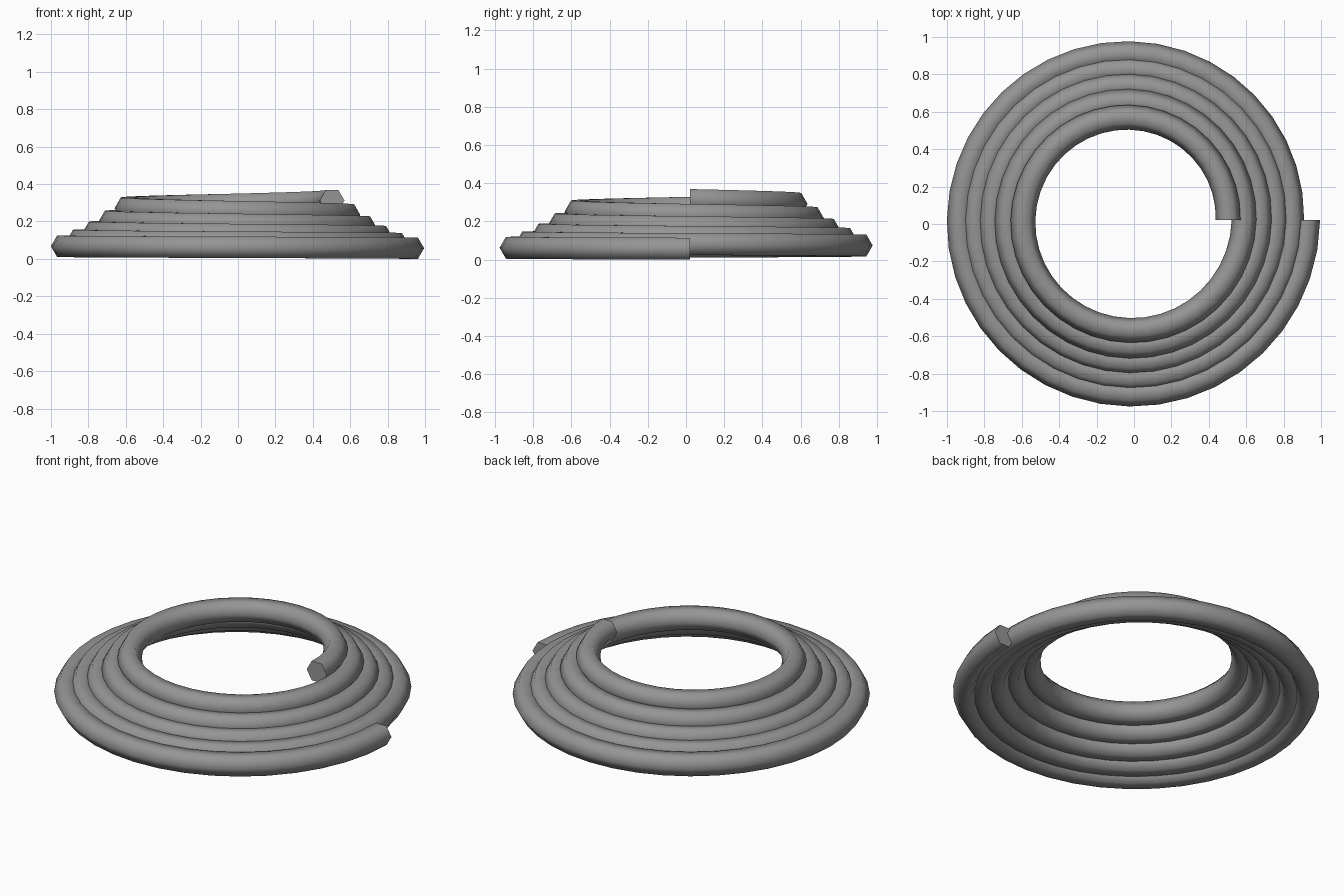
import bpy
import bmesh
from math import cos, sin, tau, radians
from mathutils import Vector

cube = bpy.data.objects.get("Cube")
if cube:
    bpy.data.objects.remove(cube, do_unlink=True)

TURNS, STEPS, SIDES = 5, 40, 6
TUBE = 0.066
R_OUTER, R_INNER = 0.953, 0.527
CENTRE = Vector((-0.024, 0.022, TUBE * sin(tau / SIDES)))

grey = bpy.data.materials.new("rope grey")
grey.use_nodes = True
colour = (0.3, 0.3, 0.3, 1)
grey.diffuse_color = colour
grey.node_tree.nodes["Principled BSDF"].inputs["Base Color"].default_value = colour


def ring(bm, turn):
    """Hexagonal tube section at a given turn of the rising spiral."""
    radius = R_OUTER + (R_INNER - R_OUTER) * turn / TURNS
    rise = 0.0175 * turn + 0.0067 * turn ** 2
    out = Vector((cos(-tau * turn), sin(-tau * turn), 0))
    middle = CENTRE + out * radius + Vector((0, 0, rise))
    angles = [tau * k / SIDES for k in range(SIDES)]
    return [bm.verts.new(middle + out * TUBE * cos(a) + Vector((0, 0, TUBE * sin(a))))
            for a in angles]


# Coiled tube, winding inward and upward
bm = bmesh.new()
rings = [ring(bm, i / STEPS) for i in range(TURNS * STEPS + 1)]
for a, b in zip(rings, rings[1:]):
    for k in range(SIDES):
        n = (k + 1) % SIDES
        bm.faces.new((a[k], a[n], b[n], b[k]))

# Flat end caps
bm.faces.new(rings[0])
bm.faces.new(rings[-1])
bmesh.ops.recalc_face_normals(bm, faces=bm.faces)

mesh = bpy.data.meshes.new("coil")
bm.to_mesh(mesh)
bm.free()
mesh.materials.append(grey)
coil = bpy.data.objects.new("coil", mesh)
bpy.context.collection.objects.link(coil)

# Smooth around the tube, sharp at the caps
bpy.ops.object.select_all(action="DESELECT")
coil.select_set(True)
bpy.context.view_layer.objects.active = coil
bpy.ops.object.shade_smooth_by_angle(angle=radians(70))
